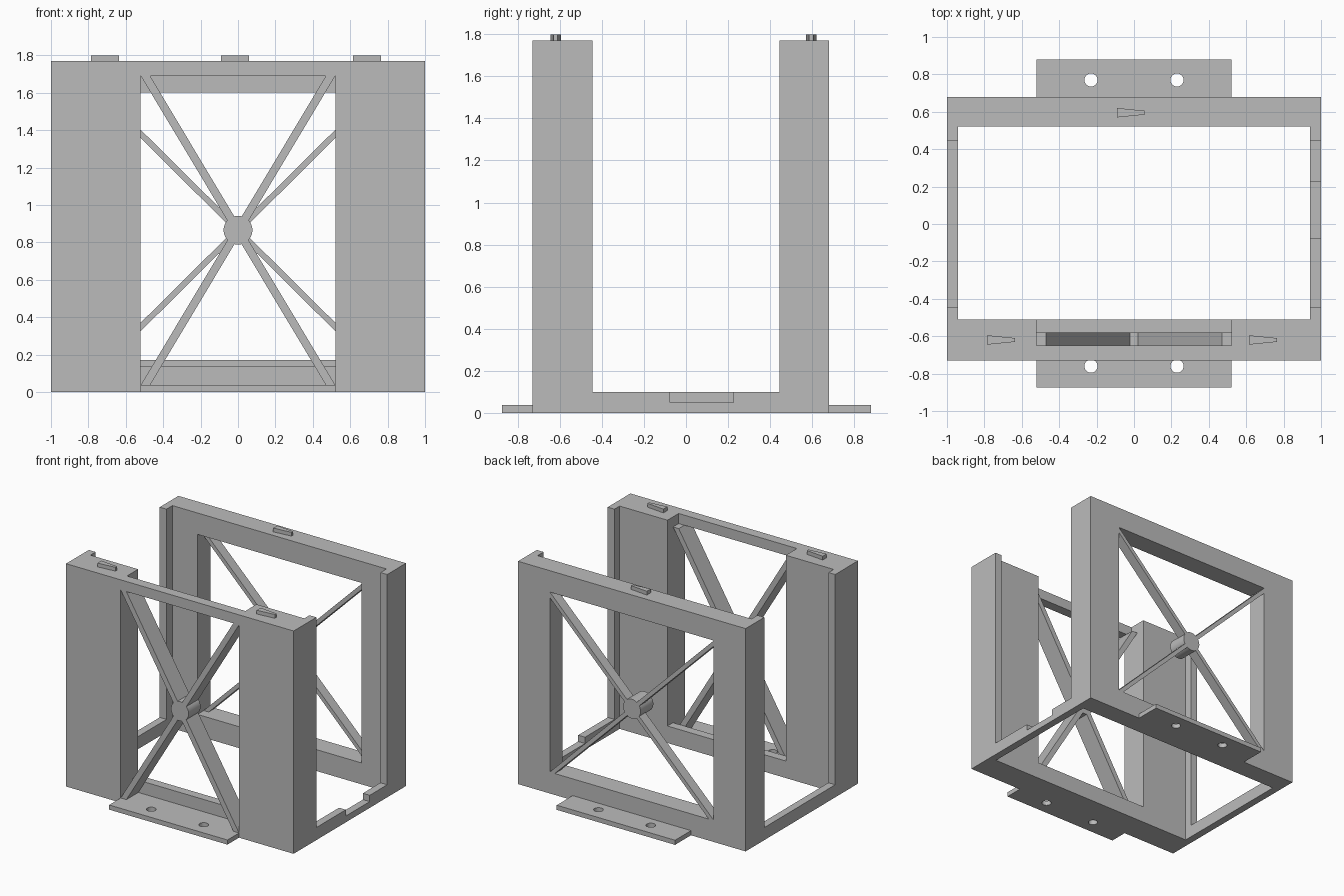
import bpy
import bmesh
import math
from mathutils import Matrix, Vector

cube = bpy.data.objects.get("Cube")
if cube:
    bpy.data.objects.remove(cube, do_unlink=True)

GREY = (0.5, 0.5, 0.5, 1.0)
grey = bpy.data.materials.new("plain_grey")
grey.use_nodes = True
grey.diffuse_color = GREY
grey.node_tree.nodes["Principled BSDF"].inputs["Base Color"].default_value = GREY

# Shared dimensions
TOP, OUT, LIP = 1.77, 1.0, 0.94
FRONT, FRONT_IN = -0.73, -0.51
BACK, BACK_IN = 0.68, 0.52
GAP, WIDE_GAP = 0.52, 0.72
HUB_Z, FOOT_H = 0.865, 0.037


def finish(name, bm):
    bmesh.ops.recalc_face_normals(bm, faces=bm.faces)
    mesh = bpy.data.meshes.new(name)
    bm.to_mesh(mesh)
    bm.free()
    mesh.materials.append(grey)
    obj = bpy.data.objects.new(name, mesh)
    bpy.context.collection.objects.link(obj)
    return obj


def prism(name, outline, start, depth):
    """Extrude a planar outline along a depth vector."""
    bm = bmesh.new()
    face = bm.faces.new([bm.verts.new(Vector(p) + Vector(start)) for p in outline])
    new = bmesh.ops.extrude_face_region(bm, geom=[face])["geom"]
    verts = [v for v in new if isinstance(v, bmesh.types.BMVert)]
    bmesh.ops.translate(bm, verts=verts, vec=depth)
    return finish(name, bm)


def box(name, x0, x1, y0, y1, z0, z1):
    outline = [(x0, y0, z0), (x1, y0, z0), (x1, y1, z0), (x0, y1, z0)]
    return prism(name, outline, (0, 0, 0), (0, 0, z1 - z0))


def cylinder(name, centre, radius, depth, along_y=False):
    bm = bmesh.new()
    turn = Matrix.Rotation(math.pi / 2, 4, "X") if along_y else Matrix()
    bmesh.ops.create_cone(bm, cap_ends=True, segments=40, radius1=radius,
                          radius2=radius, depth=depth,
                          matrix=Matrix.Translation(centre) @ turn)
    return finish(name, bm)


def mirrored_box(name, x0, x1, *rest):
    box("left_" + name, x0, x1, *rest)
    box("right_" + name, -x1, -x0, *rest)


def shade_smooth(obj):
    bpy.ops.object.select_all(action="DESELECT")
    obj.select_set(True)
    bpy.context.view_layer.objects.active = obj
    bpy.ops.object.shade_smooth_by_angle(angle=math.radians(30))


def foot(name, y0, y1, hole_y):
    """Mounting plate with two screw holes."""
    plate = box(name, -GAP, GAP, y0, y1, 0, FOOT_H)
    bpy.context.view_layer.objects.active = plate
    for side in (-1, 1):
        cutter = cylinder("hole_cutter", (side * 0.23, hole_y, 0), 0.035, 0.2)
        cutter.hide_render = True
        cut = plate.modifiers.new("screw_hole", "BOOLEAN")
        cut.object = cutter
        cut.solver = "EXACT"
        bpy.ops.object.modifier_apply(modifier=cut.name)
        bpy.data.objects.remove(cutter, do_unlink=True)


# Front wall: two tall panels joined by a thin top bar and a low rear rail
mirrored_box("front_panel", GAP, OUT, FRONT, FRONT_IN, 0, TOP)
box("front_top_bar", -GAP, GAP, FRONT, -0.65, 1.69, TOP)
box("front_bottom_rail", -GAP, GAP, -0.58, FRONT_IN, 0, 0.135)

# Back wall: a frame around a wide opening
mirrored_box("back_post", WIDE_GAP, OUT, BACK_IN, BACK, 0, TOP)
box("back_top_rail", -WIDE_GAP, WIDE_GAP, BACK_IN, BACK, 1.6, TOP)
box("back_bottom_rail", -WIDE_GAP, WIDE_GAP, BACK_IN, BACK, 0, 0.17)

# Corner lips along the inner edges of the walls
mirrored_box("front_lip", LIP, OUT, FRONT_IN, -0.445, 0, TOP)
mirrored_box("back_lip", LIP, OUT, 0.445, BACK_IN, 0, TOP)

# Side base rails, the left one notched
box("right_base_rail", -OUT, -LIP, -0.445, 0.445, 0, 0.1)
notched = [(-0.445, 0), (0.445, 0), (0.445, 0.1), (0.225, 0.1),
           (0.225, 0.05), (-0.075, 0.05), (-0.075, 0.1), (-0.445, 0.1)]
prism("left_base_rail", [(0, y, z) for y, z in notched], (LIP, 0, 0), (OUT - LIP, 0, 0))

# Crossed braces and their round hubs
for side, label in ((1, "rising"), (-1, "falling")):
    front = [(GAP, 1.69), (0.47, 1.69), (-GAP, FOOT_H), (-0.47, FOOT_H)]
    prism("front_brace_" + label, [(side * x, 0, z) for x, z in front],
          (0, FRONT, 0), (0, 0.15, 0))
    back = [(WIDE_GAP, 1.6), (WIDE_GAP, 1.555), (-WIDE_GAP, 0.127), (-WIDE_GAP, 0.172)]
    prism("back_brace_" + label, [(side * x, 0, z) for x, z in back],
          (0, BACK, 0), (0, -0.08, 0))
shade_smooth(cylinder("front_hub", (0, FRONT + 0.075, HUB_Z), 0.077, 0.15, True))
shade_smooth(cylinder("back_hub", (0, BACK - 0.08, HUB_Z), 0.077, 0.16, True))

# Mounting feet
foot("front_foot", -0.875, -0.58, -0.76)
foot("back_foot", BACK, 0.88, 0.77)

# Tapered locating tabs on top
wedge = [(-0.075, -0.025, 0), (0.075, -0.01, 0), (0.075, 0.01, 0), (-0.075, 0.025, 0)]
for name, x, y in (("front_right_tab", -0.71, -0.62), ("front_left_tab", 0.69, -0.62),
                   ("back_tab", -0.015, 0.595)):
    prism(name, wedge, (x, y, TOP), (0, 0, 0.03))
